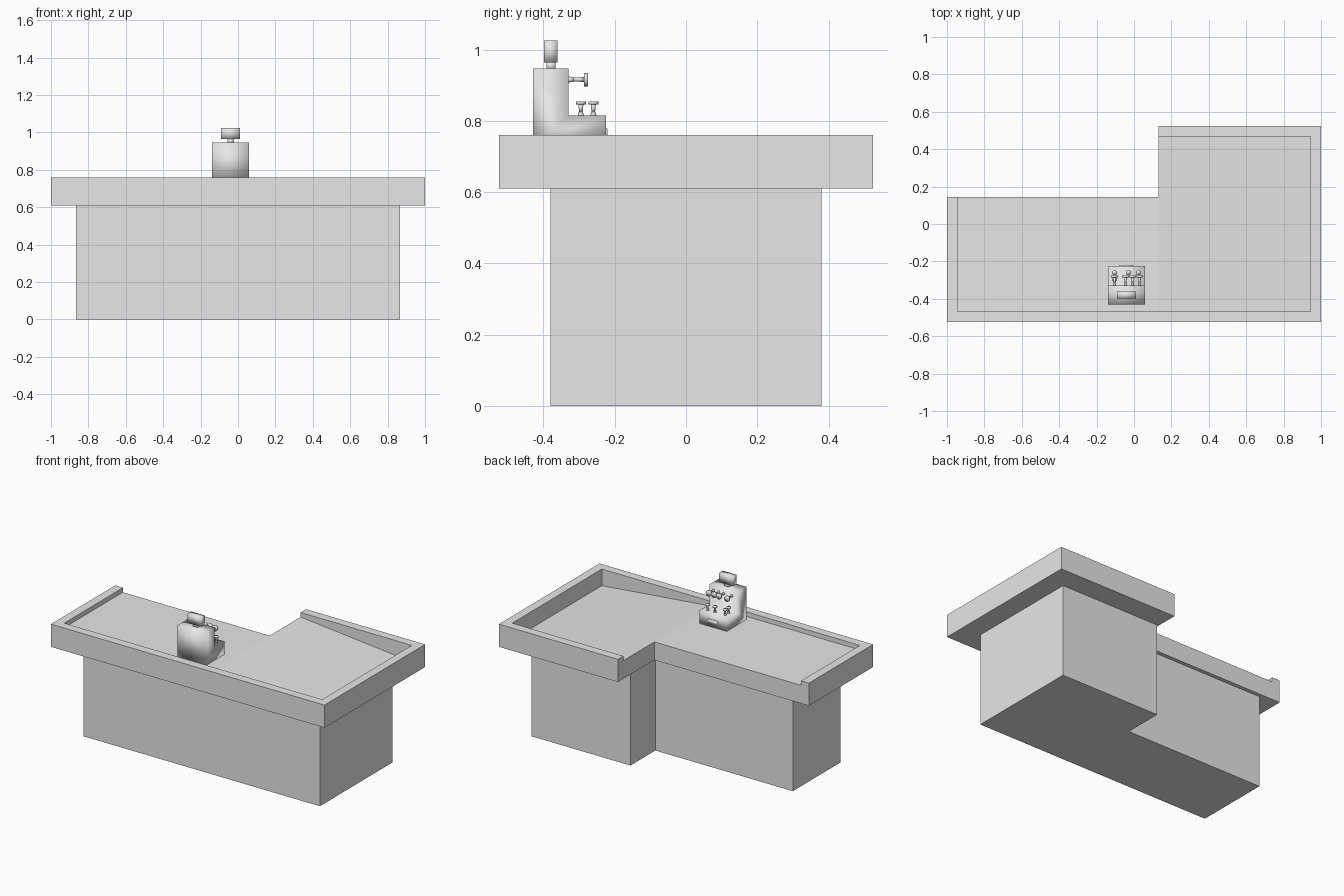
import bpy, bmesh
from mathutils import Matrix, Vector

cube = bpy.data.objects.get("Cube")
if cube:
    bpy.data.objects.remove(cube, do_unlink=True)

grey = bpy.data.materials.new("light_grey")
grey.use_nodes = True
grey.diffuse_color = (0.8, 0.8, 0.8, 1)
grey.node_tree.nodes["Principled BSDF"].inputs["Base Color"].default_value = (0.8, 0.8, 0.8, 1)


def finish(name, bm, smooth=False):
    bmesh.ops.recalc_face_normals(bm, faces=bm.faces)
    mesh = bpy.data.meshes.new(name)
    bm.to_mesh(mesh)
    bm.free()
    mesh.materials.append(grey)
    for p in mesh.polygons:
        p.use_smooth = smooth
    obj = bpy.data.objects.new(name, mesh)
    bpy.context.collection.objects.link(obj)
    return obj


def prism(name, profile, direction, smooth=False):
    """Extrude a closed outline along a direction."""
    bm = bmesh.new()
    face = bm.faces.new([bm.verts.new(p) for p in profile])
    moved = bmesh.ops.extrude_face_region(bm, geom=[face])["geom"]
    verts = [g for g in moved if isinstance(g, bmesh.types.BMVert)]
    bmesh.ops.translate(bm, verts=verts, vec=direction)
    return finish(name, bm, smooth)


def box(name, lo, hi, smooth=False):
    x, y, z = lo
    profile = [(x, y, z), (hi[0], y, z), (hi[0], hi[1], z), (x, hi[1], z)]
    return prism(name, profile, (0, 0, hi[2] - z), smooth)


def knob(name, base, axis, length, cap_radius):
    """Thin stem with a collar at its foot and a flat round cap."""
    bm = bmesh.new()
    turn = Vector((0, 0, 1)).rotation_difference(Vector(axis)).to_matrix().to_4x4()
    place = Matrix.Translation(base) @ turn
    for r1, r2, a, b in ((0.009, 0.006, 0, 0.3), (0.005, 0.007, 0.3, 0.8),
                         (cap_radius, cap_radius, 0.8, 1)):
        shift = Matrix.Translation((0, 0, (a + b) / 2 * length))
        bmesh.ops.create_cone(bm, cap_ends=True, segments=12, radius1=r1, radius2=r2,
                              depth=(b - a) * length, matrix=place @ shift)
    return finish(name, bm, True)


# Counter body with an L-shaped plan
plan = [(-0.865, -0.38), (0.865, -0.38), (0.865, 0.38),
        (0.14, 0.38), (0.14, 0.12), (-0.865, 0.12)]
prism("counter_base", [(x, y, 0) for x, y in plan], (0, 0, 0.62))

# Counter top: flat wing, then a floor sloping down to the far end
LOW, FLOOR, RIM, DEEP = 0.61, 0.73, 0.76, 0.65
STEP, IN_X, IN_Y = 0.13, 0.943, 0.468
box("flat_top", (-IN_X, -IN_Y, LOW), (STEP, 0.145, FLOOR))
prism("sloped_top", [(STEP, -IN_Y, LOW), (IN_X, -IN_Y, LOW),
                     (IN_X, -IN_Y, DEEP), (STEP, -IN_Y, FLOOR)], (0, 2 * IN_Y, 0))

# Raised rim, open along the inner corner
rim = [(-1, 0.145), (-1, -0.525), (1, -0.525), (1, 0.525), (STEP, 0.525),
       (STEP, IN_Y), (IN_X, IN_Y), (IN_X, -IN_Y), (-IN_X, -IN_Y), (-IN_X, 0.145)]
prism("top_rim", [(x, y, LOW) for x, y in rim], (0, 0, RIM - LOW))

# Cash register body: tall back and low key shelf
side = [(-0.43, FLOOR), (-0.225, FLOOR), (-0.225, 0.815),
        (-0.33, 0.815), (-0.33, 0.947), (-0.43, 0.947)]
prism("register_body", [(-0.14, y, z) for y, z in side], (0.2, 0, 0), True)
box("register_drawer", (-0.077, -0.23, 0.75), (-0.003, -0.22, 0.778), True)
box("display_neck", (-0.056, -0.391, 0.94), (-0.022, -0.366, 0.968), True)
box("display_head", (-0.09, -0.399, 0.964), (0.01, -0.361, 1.025), True)

# Levers on the upright face and keys on the shelf
for i, x in enumerate((-0.104, -0.045, -0.008, 0.03)):
    knob(f"register_lever_{i + 1}", (x, -0.333, 0.916), (0, 1, 0), 0.058, 0.019)
for i, (x, y) in enumerate(((-0.104, -0.26), (-0.03, -0.26), (0.024, -0.26), (-0.104, -0.295))):
    knob(f"register_key_{i + 1}", (x, y, 0.812), (0, 0, 1), 0.043, 0.014)
